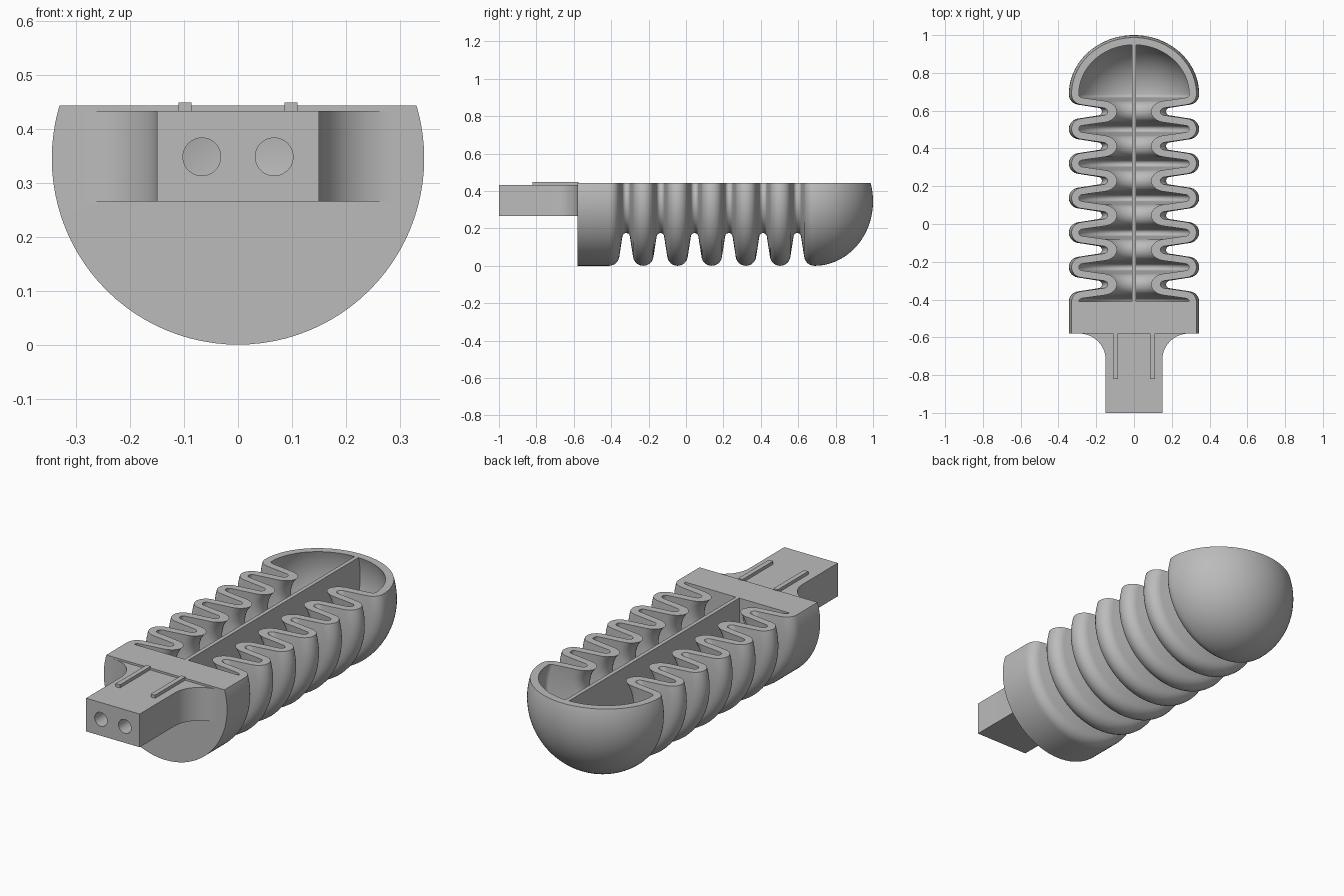
import bpy, bmesh
from math import sin, cos, pi, atan2, asin, hypot, radians
from mathutils import Vector, Matrix

cube = bpy.data.objects.get("Cube")
if cube:
    bpy.data.objects.remove(cube, do_unlink=True)

AXIS_Z = 0.345      # height of the body axis
R = 0.345           # outer radius
TOP = 0.443         # open cut plane
BASE_Y = -0.58      # front of the base
PITCH = 0.183       # bellows spacing
FIRST_LOBE = -0.4115
LOBE, GROOVE, NECK = 0.055, 0.02, 0.17
WALL = 0.037

grey = bpy.data.materials.new("silicone grey")
grey.use_nodes = True
colour = (0.5, 0.5, 0.5, 1)
grey.diffuse_color = colour
grey.node_tree.nodes["Principled BSDF"].inputs["Base Color"].default_value = colour


def finish(bm, name):
    bmesh.ops.recalc_face_normals(bm, faces=bm.faces)
    mesh = bpy.data.meshes.new(name)
    bm.to_mesh(mesh)
    bm.free()
    mesh.materials.append(grey)
    obj = bpy.data.objects.new(name, mesh)
    bpy.context.collection.objects.link(obj)
    return obj


def box(name, lo, hi):
    bm = bmesh.new()
    lo, hi = Vector(lo), Vector(hi)
    place = Matrix.Translation((lo + hi) / 2) @ Matrix.Diagonal(hi - lo).to_4x4()
    bmesh.ops.create_cube(bm, size=1, matrix=place)
    return finish(bm, name)


def boolean(obj, tool, operation):
    mod = obj.modifiers.new("cut", "BOOLEAN")
    mod.operation, mod.object, mod.solver = operation, tool, "EXACT"
    bpy.context.view_layer.objects.active = obj
    bpy.ops.object.modifier_apply(modifier=mod.name)
    bpy.data.objects.remove(tool, do_unlink=True)


def bellows_profile(start_y, inset, steps=6):
    """Half section (y, radius): flat start, six grooves, rounded dome."""
    a, b = LOBE - inset, GROOVE + inset
    lobe_r, groove_r = R - LOBE, NECK + GROOVE
    dy, dr = PITCH / 2, lobe_r - groove_r
    lean = atan2(dy, dr) - asin((LOBE + GROOVE) / hypot(dy, dr))
    angles = [(pi / 2 - lean) * i / steps for i in range(steps + 1)]
    pts = [(start_y, 0)]
    if start_y < FIRST_LOBE:
        pts.append((start_y, R - inset))
    for k in range(6):
        y = FIRST_LOBE + k * PITCH
        half = [(a * sin(t), lobe_r + a * cos(t)) for t in angles]
        half += [(dy - b * sin(t), groove_r - b * cos(t)) for t in reversed(angles)]
        pts += [(y + u, r) for u, r in half]
        pts += [(y + PITCH - u, r) for u, r in reversed(half[1:-1])]
    y = FIRST_LOBE + 6 * PITCH
    for i in range(25):
        t = pi / 2 * i / 24
        pts.append((y + (1 - y - inset) * sin(t), (R - inset) * cos(t) if i < 24 else 0))
    return pts


def revolve(name, profile, segments=96):
    bm = bmesh.new()
    verts = [bm.verts.new((r, y, AXIS_Z)) for y, r in profile]
    edges = [bm.edges.new(pair) for pair in zip(verts, verts[1:])]
    bmesh.ops.spin(bm, geom=verts + edges, cent=(0, 0, AXIS_Z), axis=(0, 1, 0),
                   angle=2 * pi, steps=segments)
    bmesh.ops.remove_doubles(bm, verts=bm.verts, dist=1e-5)
    return finish(bm, name)


# Bellows body with two chambers split by a thin centre wall
body = revolve("bellows_body", bellows_profile(BASE_Y, 0))
cavity = revolve("cavity_cutter", bellows_profile(FIRST_LOBE, WALL))
boolean(cavity, box("centre_wall", (-0.01, -2, -1), (0.01, 2, 2)), "DIFFERENCE")
boolean(body, cavity, "DIFFERENCE")
boolean(body, box("top_cutter", (-1, -2, TOP), (1, 2, 2)), "DIFFERENCE")

# Connector block with concave fillets where it meets the base
fillet = 0.14
side = [(0.15, -1)]
for i in range(17):
    t = pi / 2 * i / 16
    side.append((0.15 + fillet * (1 - cos(t)), BASE_Y - fillet * (1 - sin(t))))
side.append((0.15 + fillet, BASE_Y + 0.05))
outline = side + [(-x, y) for x, y in reversed(side)]
bm = bmesh.new()
face = bm.faces.new([bm.verts.new((x, y, 0.265)) for x, y in outline])
top = bmesh.ops.extrude_face_region(bm, geom=[face], use_keep_orig=True)["geom"]
bmesh.ops.translate(bm, vec=(0, 0, 0.168),
                    verts=[v for v in top if isinstance(v, bmesh.types.BMVert)])
boolean(body, finish(bm, "connector"), "UNION")

# Air channels running from the connector into each chamber
for x in (-0.067, 0.067):
    bm = bmesh.new()
    place = Matrix.Translation((x, -0.74, 0.348)) @ Matrix.Rotation(pi / 2, 4, "X")
    bmesh.ops.create_cone(bm, cap_ends=True, segments=48, radius1=0.035,
                          radius2=0.035, depth=0.7, matrix=place)
    boolean(body, finish(bm, "channel_cutter"), "DIFFERENCE")

# Small rails on top of the connector
for name, x in (("right_rail", -0.098), ("left_rail", 0.098)):
    box(name, (x - 0.012, -0.82, 0.42), (x + 0.012, BASE_Y + 0.005, 0.449))

bpy.ops.object.select_all(action="DESELECT")
body.select_set(True)
bpy.context.view_layer.objects.active = body
bpy.ops.object.shade_smooth_by_angle(angle=radians(30))
